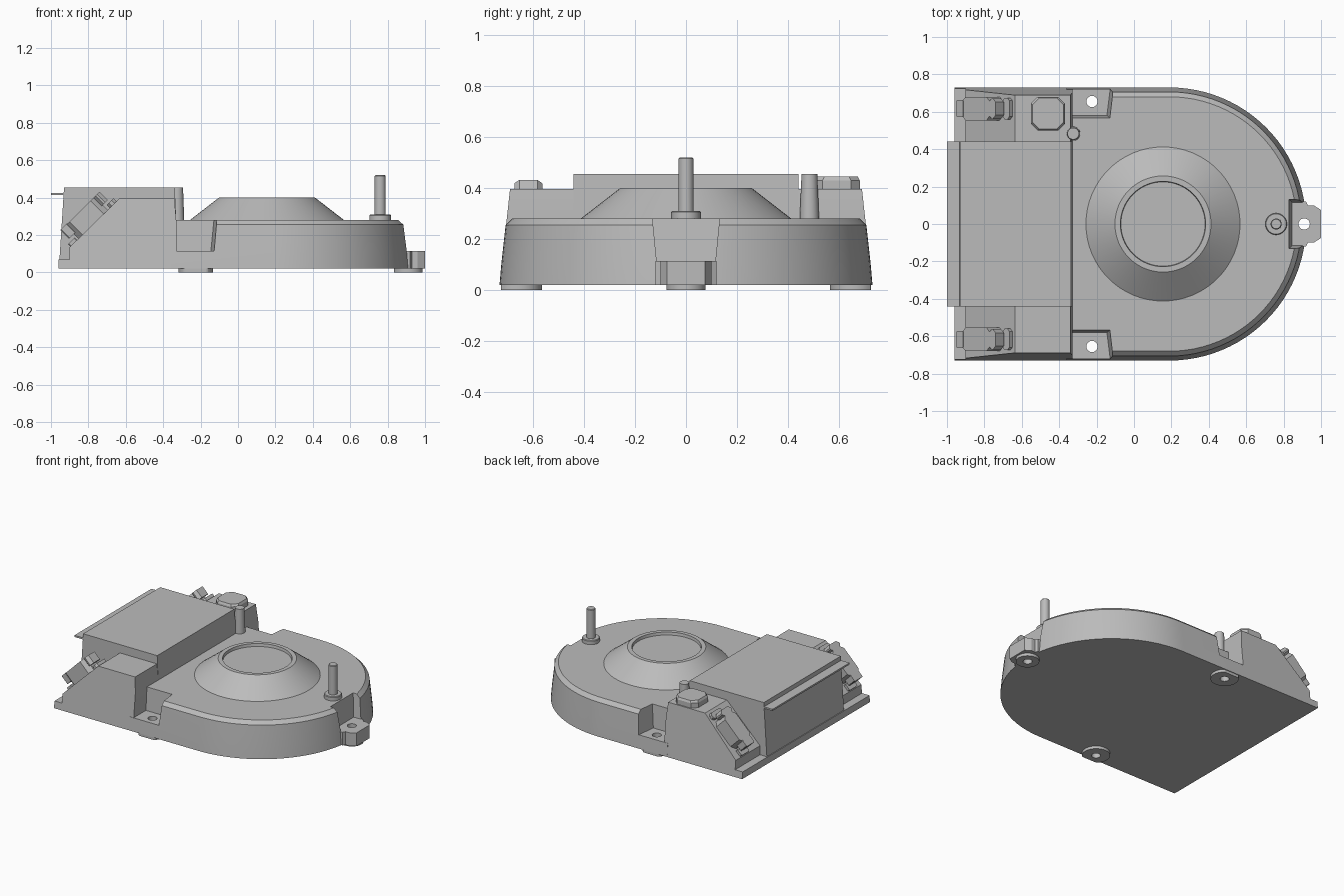
import bpy, bmesh, math
from mathutils import Matrix, Vector

if "Cube" in bpy.data.objects:
    bpy.data.objects.remove(bpy.data.objects["Cube"], do_unlink=True)

grey = bpy.data.materials.new("plain grey")
grey.use_nodes = True
COLOUR = (0.5, 0.5, 0.5, 1)
grey.diffuse_color = COLOUR
grey.node_tree.nodes["Principled BSDF"].inputs["Base Color"].default_value = COLOUR


def loft(name, rings, matrix=Matrix()):
    """Skin a stack of matching rings and cap both ends."""
    bm = bmesh.new()
    loops = [[bm.verts.new(matrix @ Vector(p)) for p in ring] for ring in rings]
    n = len(loops[0])
    for a, b in zip(loops, loops[1:]):
        for i in range(n):
            bm.faces.new((a[i], a[(i + 1) % n], b[(i + 1) % n], b[i]))
    bm.faces.new(loops[0])
    bm.faces.new(loops[-1])
    bmesh.ops.recalc_face_normals(bm, faces=bm.faces)
    mesh = bpy.data.meshes.new(name)
    bm.to_mesh(mesh)
    bm.free()
    mesh.materials.append(grey)
    obj = bpy.data.objects.new(name, mesh)
    bpy.context.collection.objects.link(obj)
    return obj


def lathe(name, x, y, profile, segments=48):
    """Turn (radius, z) points about a vertical axis."""
    angles = [math.tau * i / segments for i in range(segments)]
    return loft(name, [[(x + r * math.cos(a), y + r * math.sin(a), z) for a in angles]
                       for r, z in profile])


def prism(name, outline, z0, z1):
    return loft(name, [[(x, y, z) for x, y in outline] for z in (z0, z1)])


def octagon(x, y, w, d, c, z):
    """Rectangle with clipped corners at height z."""
    w, d = w / 2, d / 2
    pts = [(-w + c, -d), (w - c, -d), (w, -d + c), (w, d - c),
           (w - c, d), (-w + c, d), (-w, d - c), (-w, -d + c)]
    return [(x + px, y + py, z) for px, py in pts]


def cut(obj, cutters):
    """Subtract the cutters and bake the result."""
    for c in cutters:
        m = obj.modifiers.new("cut", "BOOLEAN")
        m.operation, m.solver, m.object = "DIFFERENCE", "EXACT", c
    bpy.context.view_layer.update()
    deps = bpy.context.evaluated_depsgraph_get()
    baked = bpy.data.meshes.new_from_object(obj.evaluated_get(deps))
    obj.modifiers.clear()
    obj.data = baked


def side_y(z):
    """Half width of the drafted side walls."""
    return 0.73 - 0.11 * (z - 0.02)


# Main D-shaped housing with drafted wall and chamfered rim
def d_ring(r, z):
    arc = [math.radians(-90 + 180 * i / 48) for i in range(49)]
    return ([(-0.36, -r, z)] + [(0.19 + r * math.cos(a), r * math.sin(a), z) for a in arc]
            + [(-0.36, r, z)])


housing = loft("housing", [d_ring(r, z) for r, z in
                           ((0.73, 0.02), (0.722, 0.11), (0.706, 0.255), (0.68, 0.28))])

# Wedge block across the rear
wedge_profile = [(-0.96, 0.02), (-0.96, 0.07), (-0.90, 0.07), (-0.90, 0.135), (-0.635, 0.395),
                 (-0.34, 0.395), (-0.33, 0.28), (-0.33, 0.02)]
wedge = loft("rear_wedge", [[(x, s * side_y(z), z) for x, z in wedge_profile] for s in (-1, 1)])

# Raised central box and its thin lip
loft("central_box", [[(x0, -0.44, z), (x1, -0.44, z), (x1, 0.44, z), (x0, 0.44, z)]
                     for x0, x1, z in ((-0.957, -0.32, 0.03), (-0.93, -0.338, 0.455))])
prism("box_lip", [(-1, -0.44), (-0.9, -0.44), (-0.9, 0.44), (-1, 0.44)], 0.413, 0.425)

# Mounting ear
ear = prism("front_ear", [(0.8, -0.12), (0.92, -0.12), (0.93, -0.10), (0.96, -0.10), (1, -0.075),
                          (1, 0.075), (0.96, 0.10), (0.93, 0.10), (0.92, 0.12), (0.8, 0.12)],
            0.02, 0.115)

# Foot bosses under the three screw positions
holes = [(-0.225, -0.655), (-0.225, 0.655), (0.91, 0)]
bosses = []
for (x, y), r, side in zip(holes, (0.092, 0.092, 0.077), ("right", "left", "front")):
    boss = lathe("foot_boss_" + side, x, y, [(r, 0), (r, 0.03)])
    for v in boss.data.vertices:
        v.co.y = max(-0.725, min(0.725, v.co.y))
    bosses.append(boss)

# Screw pockets and holes
cutters = []
for s in (-1, 1):
    pocket = [[(-0.45, s * (y + 0.0), z), (x, s * y, z), (x + 0.04, s * 0.9, z), (-0.45, s * 0.9, z)]
              for x, y, z in ((-0.145, 0.58, 0.115), (-0.125, 0.565, 0.32))]
    cutters.append(loft("pocket_cutter", pocket))
cutters.append(loft("pocket_cutter", [[(x, -w, z), (1.2, -w, z), (1.2, w, z), (x, w, z)]
                                      for x, w, z in ((0.845, 0.115, 0.115), (0.825, 0.135, 0.32))]))
drills = [lathe("drill_cutter", x, y, [(0.03, -0.1), (0.03, 0.2)], 32) for x, y in holes]
cut(housing, cutters + drills)
cut(ear, drills[2:])
for boss, drill in zip(bosses, drills):
    cut(boss, [drill])
for c in cutters + drills:
    bpy.data.objects.remove(c, do_unlink=True)

# Central cone with shallow recessed top
lathe("cone", 0.155, 0, [(0.412, 0.27), (0.412, 0.28), (0.257, 0.40), (0.228, 0.40), (0.225, 0.38)], 64)

# Upright pins
lathe("tall_pin", 0.76, 0, [(0.03, 0.27), (0.029, 0.515), (0.025, 0.52)], 32)
lathe("pin_collar", 0.76, 0, [(0.058, 0.27), (0.058, 0.305), (0.054, 0.31)], 32)
lathe("short_post", -0.325, 0.483, [(0.038, 0.27), (0.031, 0.455)], 32)

# Pad with clipped corners on the left shoulder
loft("shoulder_pad", [octagon(-0.46, 0.59, w, w, 0.035, z)
                      for w, z in ((0.18, 0.38), (0.18, 0.43), (0.165, 0.445))])

# Sloped clamps, each a chamfered body with end blocks and foot tabs
for s, side in ((-1, "right"), (1, "left")):
    k = math.sqrt(0.5)
    frame = Matrix(((k, 0, -k, -0.90), (0, 1, 0, s * 0.617), (k, 0, k, 0.135), (0, 0, 0, 1)))
    parts = {"body": (0.175, 0.22, 0.125, 0.03, -0.01, 0.097),
             "lower_block": (0.055, 0.05, 0.09, 0.005, 0.035, 0.10),
             "upper_block": (0.298, 0.05, 0.11, 0.02, 0.035, 0.097),
             "lower_tab": (0.03, 0.05, 0.09, 0.005, -0.01, 0.018),
             "upper_tab": (0.325, 0.05, 0.115, 0.015, -0.01, 0.02)}
    for part, (t, length, width, c, z0, z1) in parts.items():
        loft(f"clamp_{part}_{side}", [octagon(t, 0, length, width, c, z) for z in (z0, z1)], frame)

# Smooth round surfaces, keep edges crisp
bpy.ops.object.select_all(action="DESELECT")
for obj in bpy.context.collection.objects:
    if obj.type == "MESH" and grey.name in obj.data.materials:
        obj.select_set(True)
        bpy.context.view_layer.objects.active = obj
bpy.ops.object.shade_smooth_by_angle(angle=math.radians(20))
